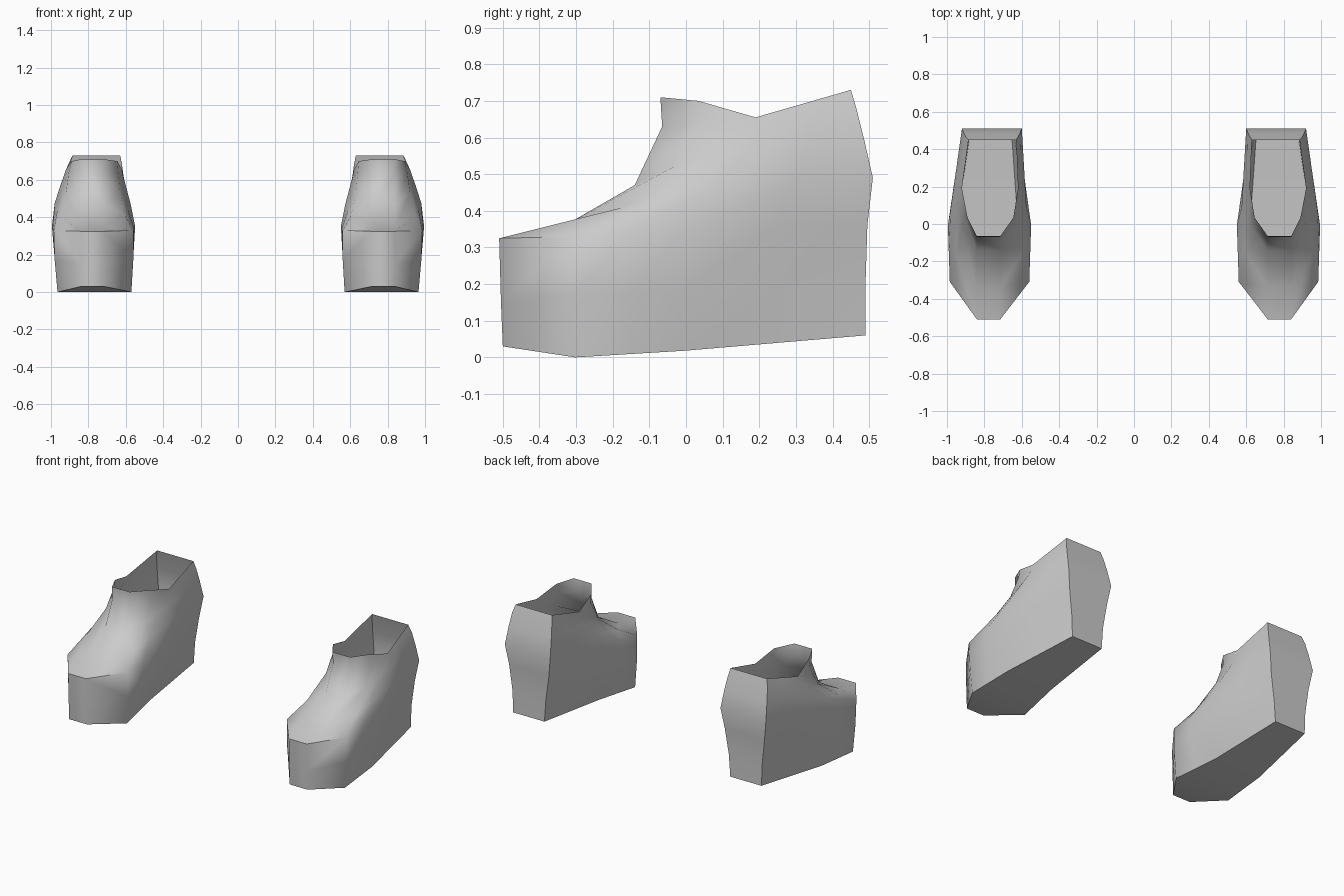
import bpy
import bmesh
import math

if "Cube" in bpy.data.objects:
    bpy.data.objects.remove(bpy.data.objects["Cube"])

grey = bpy.data.materials.new("light grey")
grey.use_nodes = True
grey.diffuse_color = (0.6, 0.6, 0.6, 1)
grey.node_tree.nodes["Principled BSDF"].inputs["Base Color"].default_value = (0.6, 0.6, 0.6, 1)

# Positions along each ring, from toe (0) to heel (1)
KEYS = (0, 0.2, 0.5, 1)
STATIONS = (0, 0.2, 0.35, 0.5, 0.75, 1)
TOE_OUTER, TOE_INNER = 0.84, 0.715

# Each ring: (toe y, heel y), heights at the keys, then outer and inner x
# at the last three keys
RINGS = [
    ((-.50, .49), (.03, 0, .018, .06), (.965, .95, .875), (.57, .62, .655)),   # sole edge
    ((-.505, .49), (.15, .17, .18, .20), (.98, .98, .88), (.56, .56, .645)),   # lower wall
    ((-.51, .495), (.325, .33, .35, .36), (.985, .995, .90), (.56, .55, .62)), # toe box rim
    ((-.34, .51), (.355, .41, .475, .49), (.95, .98, .92), (.605, .575, .60)), # instep
    ((-.14, .485), (.47, .53, .57, .60), (.92, .95, .91), (.63, .60, .61)),    # ankle
    ((-.065, .465), (.63, .64, .625, .68), (.905, .93, .90), (.64, .615, .62)),  # upper ankle
    ((-.07, .45), (.71, .70, .655, .73), (.89, .92, .885), (.645, .62, .63)),  # collar
]


def along(values, t):
    """Interpolate key values at position t."""
    for k in range(len(KEYS) - 1):
        if t <= KEYS[k + 1]:
            f = (t - KEYS[k]) / (KEYS[k + 1] - KEYS[k])
            return values[k] + f * (values[k + 1] - values[k])


def build_shoe(name, side):
    bm = bmesh.new()
    loops = []
    for (toe_y, heel_y), heights, outer_x, inner_x in RINGS:
        halves = []
        for xs in ((TOE_OUTER, *outer_x), (TOE_INNER, *inner_x)):
            halves.append([bm.verts.new((side * along(xs, t),
                                         toe_y + t * (heel_y - toe_y),
                                         along(heights, t))) for t in STATIONS])
        loops.append(halves[0] + halves[1][::-1])
    n = len(loops[0])
    # walls between neighbouring rings, left open at the collar
    for low, high in zip(loops, loops[1:]):
        for i in range(n):
            j = (i + 1) % n
            bm.faces.new((low[i], low[j], high[j], high[i]))
    # sole strips from outer to inner edge
    sole = loops[0]
    for i in range(n // 2 - 1):
        bm.faces.new((sole[i], sole[n - 1 - i], sole[n - 2 - i], sole[i + 1]))
    if side < 0:
        bmesh.ops.reverse_faces(bm, faces=bm.faces[:])
    mesh = bpy.data.meshes.new(name)
    bm.to_mesh(mesh)
    bm.free()
    mesh.materials.append(grey)
    shoe = bpy.data.objects.new(name, mesh)
    bpy.context.collection.objects.link(shoe)
    bpy.ops.object.select_all(action='DESELECT')
    shoe.select_set(True)
    bpy.context.view_layer.objects.active = shoe
    bpy.ops.object.shade_smooth_by_angle(angle=math.radians(62))


build_shoe("left_shoe", 1)
build_shoe("right_shoe", -1)
